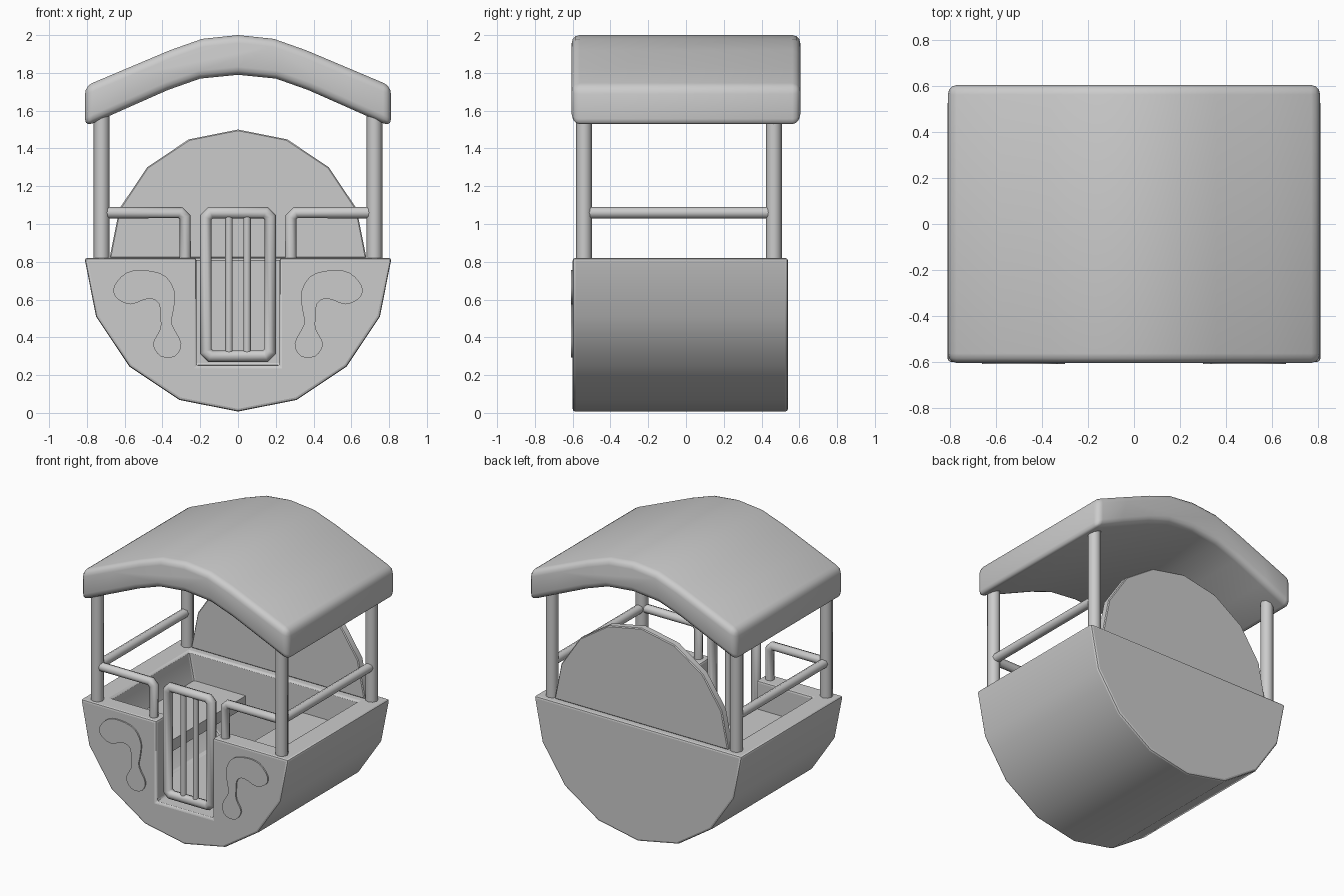
import bpy, bmesh, math

if "Cube" in bpy.data.objects:
    bpy.data.objects.remove(bpy.data.objects["Cube"])

CZ = 0.82  # height of the basket rim, centre of the round profiles


def finish(ob, bevel=0.0, segments=2, angle=35):
    """Apply modifiers, optional bevel, smooth by angle."""
    if bevel:
        m = ob.modifiers.new("bevel", 'BEVEL')
        m.width, m.segments = bevel, segments
        m.limit_method, m.angle_limit = 'ANGLE', math.radians(40)
    bpy.ops.object.select_all(action='DESELECT')
    ob.select_set(True)
    bpy.context.view_layer.objects.active = ob
    bpy.ops.object.convert(target='MESH')
    bpy.ops.object.shade_smooth_by_angle(angle=math.radians(angle))
    return ob


def prism(name, pts, y0, y1):
    """Extrude an xz outline from y0 to y1."""
    bm = bmesh.new()
    face = bm.faces.new([bm.verts.new((x, y0, z)) for x, z in pts])
    ext = bmesh.ops.extrude_face_region(bm, geom=[face])
    for v in ext["geom"]:
        if isinstance(v, bmesh.types.BMVert):
            v.co.y = y1
    bmesh.ops.recalc_face_normals(bm, faces=bm.faces[:])
    me = bpy.data.meshes.new(name)
    bm.to_mesh(me)
    bm.free()
    ob = bpy.data.objects.new(name, me)
    bpy.context.collection.objects.link(ob)
    return ob


def rect(x0, x1, z0, z1):
    return [(x0, z0), (x1, z0), (x1, z1), (x0, z1)]


def arc(r, a0, a1, n):
    return [(r * math.cos(math.radians(a0 + (a1 - a0) * i / n)),
             CZ + r * math.sin(math.radians(a0 + (a1 - a0) * i / n))) for i in range(n + 1)]


def tube(name, pts, r, cyclic=False):
    cu = bpy.data.curves.new(name, 'CURVE')
    cu.dimensions = '3D'
    cu.bevel_depth, cu.bevel_resolution = r, 2
    cu.use_fill_caps = True
    s = cu.splines.new('POLY')
    s.points.add(len(pts) - 1)
    for p, c in zip(s.points, pts):
        p.co = (*c, 1)
    s.use_cyclic_u = cyclic
    ob = bpy.data.objects.new(name, cu)
    bpy.context.collection.objects.link(ob)
    return finish(ob, angle=50)


def cut(ob, cutter):
    m = ob.modifiers.new("cut", 'BOOLEAN')
    m.operation, m.solver, m.object = 'DIFFERENCE', 'EXACT', cutter
    cutter.hide_render = True
    finish(ob)
    bpy.data.objects.remove(cutter)


# basket: half-round hull, hollowed out, with a doorway in the front
basket = prism("basket", arc(0.813, 180, 360, 8), -0.6, 0.54)
half = [(0.66, 0.9), (0.66, 0.8), (0.61, 0.55), (0.47, 0.33), (0.39, 0.25)]
cut(basket, prism("hollow_cutter", half + [(-x, z) for x, z in reversed(half)], -0.47, 0.40))
cut(basket, prism("doorway_cutter", rect(-0.22, 0.22, 0.25, 0.95), -0.7, -0.4))
finish(basket, bevel=0.014)

# rounded back panel standing on the rear rim
finish(prism("back_panel", arc(0.68, 0, 180, 8), 0.445, 0.50), bevel=0.006, segments=1)

# curved roof slab
top = [(0, 2.0), (0.19, 1.98), (0.36, 1.92), (0.585, 1.825), (0.81, 1.73)]
low = [(0.81, 1.515), (0.585, 1.615), (0.37, 1.71), (0.2, 1.77), (0, 1.79)]
right = top + low
roof = prism("roof", right + [(-x, z) for x, z in reversed(right[1:-1])], -0.605, 0.605)
finish(roof, bevel=0.042, segments=3, angle=50)

# door frame and its two bars
FY, c = -0.54, 0.025
x, z0, z1 = 0.17, 0.30, 1.06
frame = [(-x, z0 + c), (-x, z1 - c), (-x + c, z1), (x - c, z1),
         (x, z1 - c), (x, z0 + c), (x - c, z0), (-x + c, z0)]
tube("door_frame", [(a, FY, b) for a, b in frame], 0.033, True)

# decorative raised swirl outline, left side
swirl = [(-.656, .67), (-.59, .742), (-.49, .755), (-.386, .725), (-.335, .64), (-.34, .55),
         (-.35, .47), (-.30, .37), (-.333, .30), (-.41, .30), (-.45, .365), (-.413, .44),
         (-.41, .50), (-.42, .58), (-.475, .605), (-.57, .575), (-.645, .61)]


def smooth_loop(pts, sub=3):
    """Catmull-Rom rounding of a closed outline."""
    out, n = [], len(pts)
    for i in range(n):
        a, b, d, e = (pts[(i + k) % n] for k in (-1, 0, 1, 2))
        for j in range(sub):
            t = j / sub
            out.append(tuple(0.5 * (2 * b[k] + (d[k] - a[k]) * t
                       + (2 * a[k] - 5 * b[k] + 4 * d[k] - e[k]) * t * t
                       + (3 * b[k] - a[k] - 3 * d[k] + e[k]) * t ** 3) for k in (0, 1)))
    return out


swirl = smooth_loop(swirl)

for side, s in (("left", -1), ("right", 1)):
    tube(f"door_bar_{side}", [(0.048 * s, FY, 0.31), (0.048 * s, FY, 1.05)], 0.02)
    # roof posts
    tube(f"front_post_{side}", [(0.722 * s, FY, 0.75), (0.722 * s, FY, 1.64)], 0.042)
    tube(f"back_post_{side}", [(0.722 * s, 0.465, 0.75), (0.722 * s, 0.465, 1.64)], 0.042)
    # side and front hand rails
    tube(f"side_rail_{side}", [(0.722 * s, FY, 1.06), (0.722 * s, 0.465, 1.06)], 0.031)
    tube(f"front_rail_{side}", [(0.722 * s, FY, 1.06), ((0.28 + c) * s, FY, 1.06),
                                (0.28 * s, FY, 1.06 - c), (0.28 * s, FY, 0.78)], 0.031)
    # bench planks either side of the aisle
    a, b = sorted((0.22 * s, 0.67 * s))
    finish(prism(f"bench_{side}", rect(a, b, 0.54, 0.62), -0.50, 0.43))
    # raised swirl
    finish(prism(f"swirl_{side}", [(-px * s, pz) for px, pz in swirl], -0.61, -0.58))
